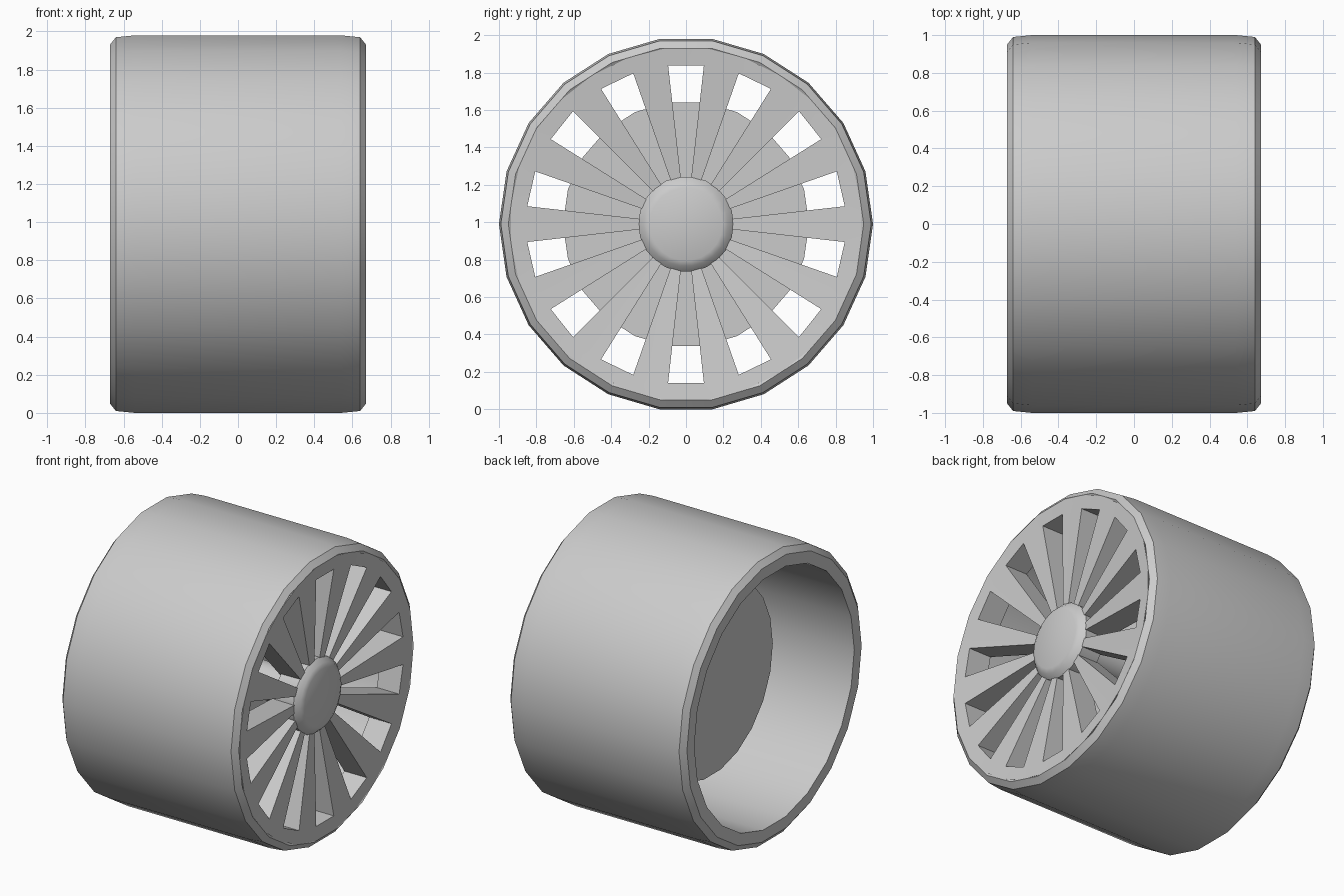
import bpy, bmesh, math

cube = bpy.data.objects.get("Cube")
if cube:
    bpy.data.objects.remove(cube, do_unlink=True)

SIDES = 22
SPOKES = 14
CENTRE_Z = math.cos(math.pi / SIDES)

grey = bpy.data.materials.new("plain grey")
grey.use_nodes = True
colour = (0.6, 0.6, 0.6, 1)
grey.diffuse_color = colour
grey.node_tree.nodes["Principled BSDF"].inputs["Base Color"].default_value = colour


def point(x, r, a):
    return (x, r * math.cos(a), CENTRE_Z + r * math.sin(a))


def finish(name, bm, angle):
    bmesh.ops.remove_doubles(bm, verts=bm.verts, dist=1e-5)
    bmesh.ops.recalc_face_normals(bm, faces=bm.faces)
    mesh = bpy.data.meshes.new(name)
    bm.to_mesh(mesh)
    bm.free()
    mesh.materials.append(grey)
    obj = bpy.data.objects.new(name, mesh)
    bpy.context.collection.objects.link(obj)
    bpy.ops.object.select_all(action='DESELECT')
    obj.select_set(True)
    bpy.context.view_layer.objects.active = obj
    bpy.ops.object.shade_smooth_by_angle(angle=math.radians(angle))
    return obj


def lathe(name, profile, closed=False, angle=30):
    """Turn (x, radius) points about the wheel axis; open profiles get end caps."""
    bm = bmesh.new()
    rings = [[bm.verts.new(point(x, r, math.tau * i / SIDES)) for i in range(SIDES)]
             for x, r in profile]
    pairs = list(zip(rings, rings[1:]))
    if closed:
        pairs.append((rings[-1], rings[0]))
    else:
        bm.faces.new(rings[0])
        bm.faces.new(rings[-1])
    for a, b in pairs:
        for i in range(SIDES):
            j = (i + 1) % SIDES
            bm.faces.new((a[i], a[j], b[j], b[i]))
    return finish(name, bm, angle)


# Hollow tyre with chamfered shoulders
half = [(0.54, 1.0), (0.64, 0.99), (0.672, 0.95)]
tread = [(-x, r) for x, r in reversed(half)] + half
lathe("tyre", tread + [(0.62, 0.87), (-0.672, 0.87)], closed=True)

# Hub cap, axle and the disc set inside the wheel
lathe("hub_cap", [(0.45, 0.25), (0.598, 0.255), (0.63, 0.225), (0.643, 0.195)], angle=40)
lathe("axle", [(-0.15, 0.12), (0.5, 0.12)])
lathe("inner_disc", [(-0.2, 0.658), (-0.1, 0.658)])


# Dished wheel face with wedge-shaped slots
def rim_radius(a):
    step = math.tau / SIDES
    return 0.95 * math.cos(step / 2) / math.cos(a % step - step / 2)


bm = bmesh.new()
step = math.pi / SPOKES
rows = []
for k in range(2 * SPOKES):
    a = math.pi / 2 + (k - 0.5) * step
    radii = (0.2, 0.854, rim_radius(a))
    rows.append([bm.verts.new(point(0.672 - 0.1 * (0.95 - r), r, a)) for r in radii])
for k, row in enumerate(rows):
    nxt = rows[(k + 1) % len(rows)]
    for band in range(2):
        if band == 0 and k % 2 == 0:
            continue
        bm.faces.new((row[band], nxt[band], nxt[band + 1], row[band + 1]))
made = bmesh.ops.extrude_face_region(bm, geom=bm.faces[:], use_keep_orig=True)
for v in (g for g in made["geom"] if isinstance(g, bmesh.types.BMVert)):
    v.co.x -= 0.17
    # keep the back of the plate inside the tyre wall
    out = math.hypot(v.co.y, v.co.z - CENTRE_Z)
    if out > 0.9:
        v.co.y *= 0.9 / out
        v.co.z = CENTRE_Z + (v.co.z - CENTRE_Z) * 0.9 / out
finish("spoked_face", bm, 20)
